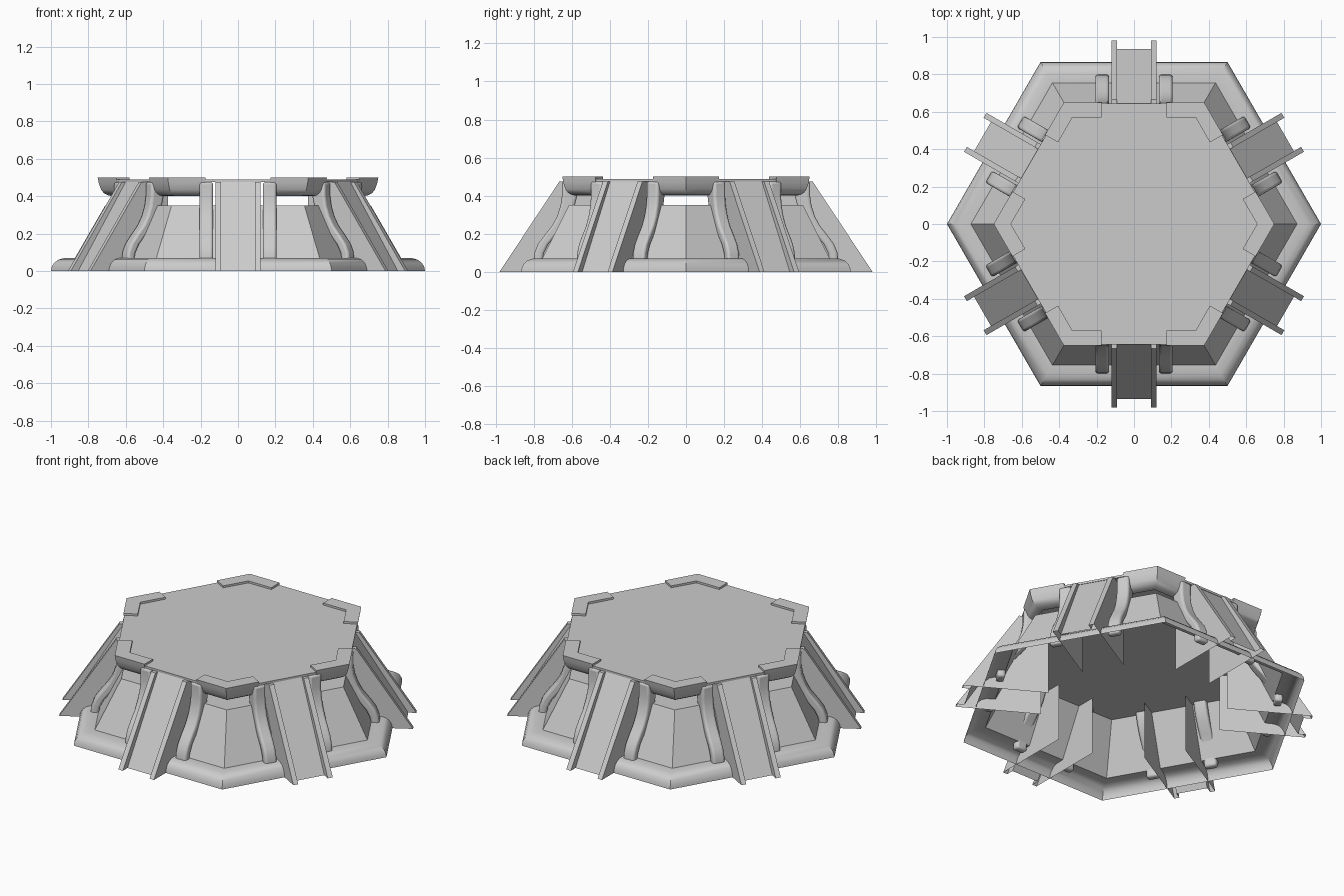
import bpy, bmesh
from math import cos, sin, radians, tan

if "Cube" in bpy.data.objects:
    bpy.data.objects.remove(bpy.data.objects["Cube"])

C30 = cos(radians(30))


def make(name, verts, faces, smooth=True, bevel=0):
    bm = bmesh.new()
    vs = [bm.verts.new(v) for v in verts]
    for f in faces:
        bm.faces.new([vs[i] for i in f])
    bmesh.ops.recalc_face_normals(bm, faces=bm.faces[:])
    me = bpy.data.meshes.new(name)
    bm.to_mesh(me)
    bm.free()
    ob = bpy.data.objects.new(name, me)
    bpy.context.collection.objects.link(ob)
    if smooth:
        me.shade_smooth()
        me.set_sharp_from_angle(angle=radians(32))
    if bevel:
        m = ob.modifiers.new("rounding", 'BEVEL')
        m.width, m.segments, m.limit_method = bevel, 3, 'ANGLE'
        m.angle_limit = radians(50)
    return ob


def side(deg, t, r, z):
    """Point on a hexagon side: t along it, r out from the centre."""
    a = radians(deg)
    return (r * cos(a) - t * sin(a), r * sin(a) + t * cos(a), z)


def hex_sheet(name, profile, cap=False):
    """Sweep an (apothem, z) profile round a hexagon."""
    n = len(profile)
    verts = [(r / C30 * cos(radians(60 * k)), r / C30 * sin(radians(60 * k)), z)
             for k in range(6) for r, z in profile]
    faces = [(k * n + i, (k + 1) % 6 * n + i, (k + 1) % 6 * n + i + 1, k * n + i + 1)
             for k in range(6) for i in range(n - 1)]
    if cap:
        faces.append(tuple(k * n + n - 1 for k in range(6)))
    return make(name, verts, faces)


def loft(name, sections, bevel=0):
    """Join closed cross-sections into a capped solid."""
    n, m = len(sections[0]), len(sections)
    faces = [(s * n + i, s * n + (i + 1) % n, (s + 1) * n + (i + 1) % n, (s + 1) * n + i)
             for s in range(m - 1) for i in range(n)]
    faces += [tuple(range(n)), tuple(range((m - 1) * n, m * n))]
    return make(name, [p for s in sections for p in s], faces, True, bevel)


# Rounded base ring, open underneath, and sloping wall closed by a deck
hex_sheet("base_ring", [(.866, 0), (.863, .02), (.852, .042), (.832, .06),
                        (.805, .069), (.755, .07)])
hex_sheet("wall_and_deck", [(.755, .07), (.615, .35)], cap=True)

# Thin hexagonal top plate
R = .645 / C30
loft("top_plate", [[(R * cos(radians(60 * k)), R * sin(radians(60 * k)), z)
                    for k in range(6)] for z in (.475, .488)])

# Corner brackets wrapping the plate corners
bracket = [(.57, .5), (.65, .5), (.645, .47), (.634, .435), (.62, .415),
           (.60, .403), (.57, .40)]
for k in range(6):
    c = 60 * k
    loft(f"corner_bracket_{k}", [
        [side(c - 30, .175, r, z) for r, z in bracket],
        [side(c - 30, r * tan(radians(30)), r, z) for r, z in bracket],
        [side(c + 30, -.175, r, z) for r, z in bracket]])

# Curved struts: line of the outer face, then thickness inward
strut = [(.652, .475), (.652, .40), (.66, .345), (.678, .29), (.705, .24),
         (.745, .19), (.778, .145), (.796, .10), (.80, .06), (.80, .03)]
depth = [.08, .08, .075, .07, .065, .06, .055, .05, .045, .045]

for k in range(6):
    a = 60 * k + 30
    # Ramp panel with a raised rail on each side
    low = [(-.12, .98), (-.09, .98), (-.09, .935), (.09, .935), (.09, .98), (.12, .98)]
    top = [(-.12, .665), (-.09, .665), (-.09, .642), (.09, .642), (.09, .665), (.12, .665)]
    verts = [side(a, t, r, 0) for t, r in low] + [side(a, t, r, .475) for t, r in top]
    faces = [(i, i + 1, i + 7, i + 6) for i in range(5)]
    make(f"ramp_{k}", verts, faces, False)
    for s in (-1, 1):
        # Rail top end and the tall support sheet below the rail
        make(f"rail_end_{k}_{s}", [side(a, s * t, r, .475) for t, r in
             ((.09, .642), (.12, .642), (.12, .665), (.09, .665))], [(0, 1, 2, 3)], False)
        make(f"ramp_support_{k}_{s}", [side(a, s * .12, r, z) for r, z in
             ((.98, 0), (.665, .475), (.5, .475), (.5, 0))], [(0, 1, 2, 3)], False)
        loft(f"strut_{k}_{s}", [
            [side(a, s * .133, r, z), side(a, s * .206, r, z),
             side(a, s * .206, r - d, z), side(a, s * .133, r - d, z)]
            for (r, z), d in zip(strut, depth)], .014)
